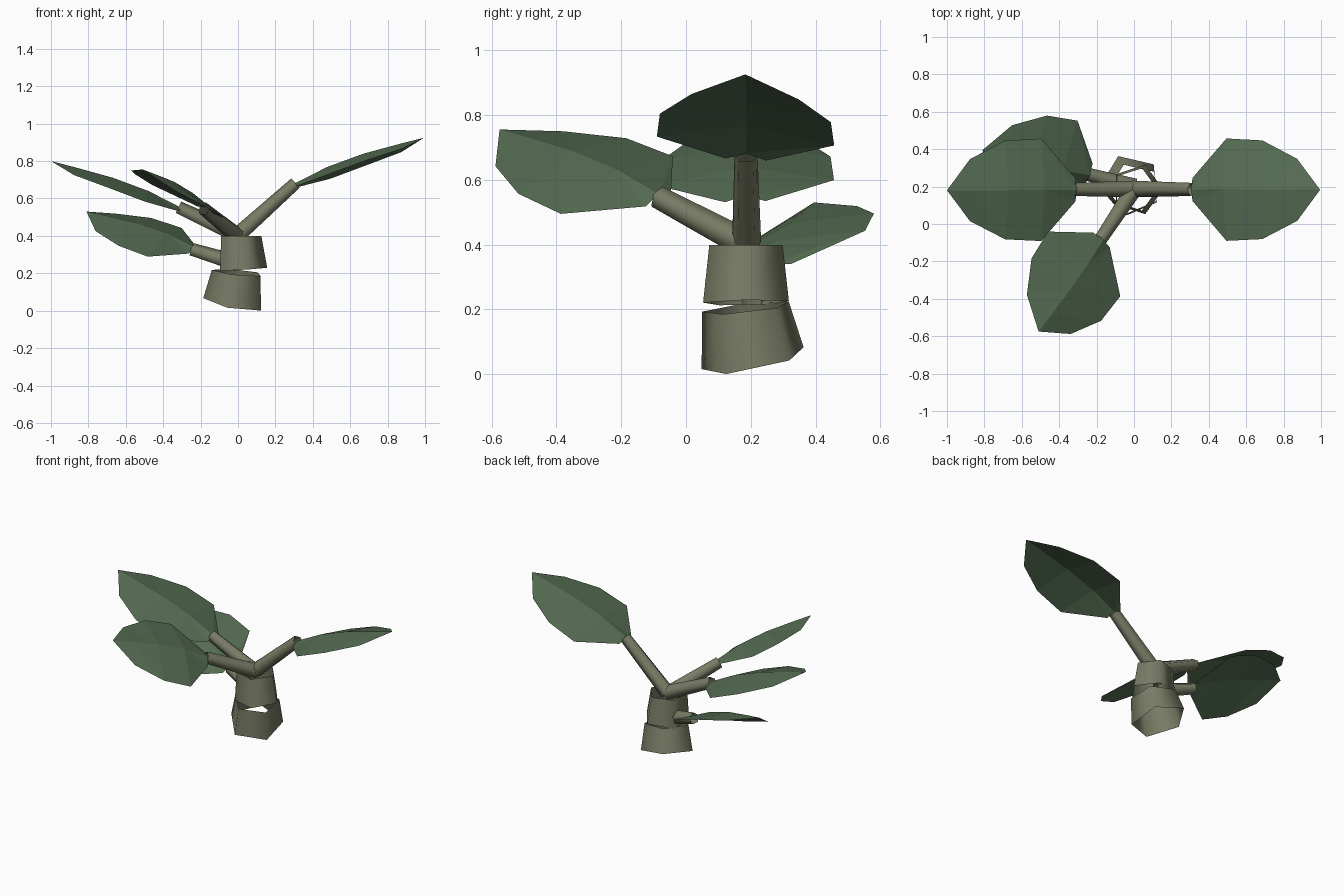
import bpy
from math import cos, sin, radians
from mathutils import Vector

if "Cube" in bpy.data.objects:
    bpy.data.objects.remove(bpy.data.objects["Cube"])


def material(name, color):
    m = bpy.data.materials.new(name)
    m.diffuse_color = (*color, 1)
    m.use_nodes = True
    m.node_tree.nodes["Principled BSDF"].inputs["Base Color"].default_value = m.diffuse_color
    return m


bark = material("bark", (0.19, 0.20, 0.13))
green = material("leaf_green", (0.09, 0.15, 0.085))


def make(name, verts, faces, mat, smooth):
    me = bpy.data.meshes.new(name)
    me.from_pydata(verts, [], faces)
    me.materials.append(mat)
    me.polygons.foreach_set("use_smooth", [smooth] * len(me.polygons))
    ob = bpy.data.objects.new(name, me)
    bpy.context.collection.objects.link(ob)
    return ob


def tube(name, rings):
    """Open five-sided tube skinned between two rings."""
    n = len(rings[0])
    faces = [(i, (i + 1) % n, n + (i + 1) % n, n + i) for i in range(n)]
    make(name, [*rings[0], *rings[1]], faces, bark, True)


def flat_ring(center, r, start, slope):
    """Pentagon around a near-vertical axis, with its plane tilted in x and y."""
    pts = []
    for i in range(5):
        a = radians(start + 72 * i)
        dx, dy = r * cos(a), r * sin(a)
        pts.append(Vector(center) + Vector((dx, dy, slope[0] * dx + slope[1] * dy)))
    return pts


def stem(name, start, end, r0, r1):
    a, b = Vector(start), Vector(end)
    d = (b - a).normalized()
    u = Vector((0, 0, 1)).cross(d).normalized()
    v = d.cross(u)
    tube(name, [[c + r * (cos(radians(90 + 72 * i)) * u + sin(radians(90 + 72 * i)) * v)
                 for i in range(5)] for c, r in ((a, r0), (b, r1))])


# Leaf cross-sections: position along length, half width, midrib lift, edge droop
SECTIONS = [(0, .062, .012, -.008), (.26, .274, .034, -.018),
            (.54, .264, .033, -.018), (.81, .166, .015, -.022)]


def leaf(name, base, tip, side):
    b, t, s = Vector(base), Vector(tip), Vector(side).normalized()
    n = (t - b).cross(s).normalized()
    if n.z < 0:
        n, s = -n, s
    verts, faces = [], []
    for k, w, lift, droop in SECTIONS:
        p = b.lerp(t, k)
        verts += [p - s * w + n * droop, p + n * lift, p + s * w + n * droop]
    verts.append(t)
    for i in range(3):
        o = 3 * i
        faces += [(o, o + 3, o + 4), (o, o + 4, o + 1),
                  (o + 1, o + 4, o + 5), (o + 1, o + 5, o + 2)]
    faces += [(9, 12, 10), (10, 12, 11)]
    # keep the winding facing up
    f = faces[0]
    if (verts[f[1]] - verts[f[0]]).cross(verts[f[2]] - verts[f[0]]).z < 0:
        faces = [q[::-1] for q in faces]
    make(name, verts, faces, green, False)


# Stacked trunk segments
tube("lower_trunk", [flat_ring((-.02, .21, .042), .166, -31, (-.17, .2)),
                     flat_ring((0, .187, .205), .141, -31, (-.1, .11))])
tube("upper_trunk", [flat_ring((.017, .185, .221), .139, 0, (.06, .02)),
                     flat_ring((.006, .185, .399), .119, 0, (0, 0))])

# Stems with one leaf each: stem start, stem end, leaf base, leaf tip, leaf width direction
crown = (0, .187, .40)
branches = {
    "right": (crown, (.31, .185, .68), (.31, .185, .67), (.995, .183, .925), (0, 1, -.05)),
    "left": (crown, (-.32, .185, .55), (-.31, .183, .54), (-1, .18, .80), (0, 1, .03)),
    "front": (crown, (-.18, -.085, .545), (-.17, -.085, .545), (-.51, -.575, .755), (-.704, .63, .324)),
    "rear": ((0, .20, .25), (-.245, .265, .325), (-.24, .265, .33), (-.81, .395, .53), (.33, .9, .28)),
}
for key, (s0, s1, base, tip, side) in branches.items():
    stem(key + "_stem", s0, s1, .047, .037)
    leaf(key + "_leaf", base, tip, side)
